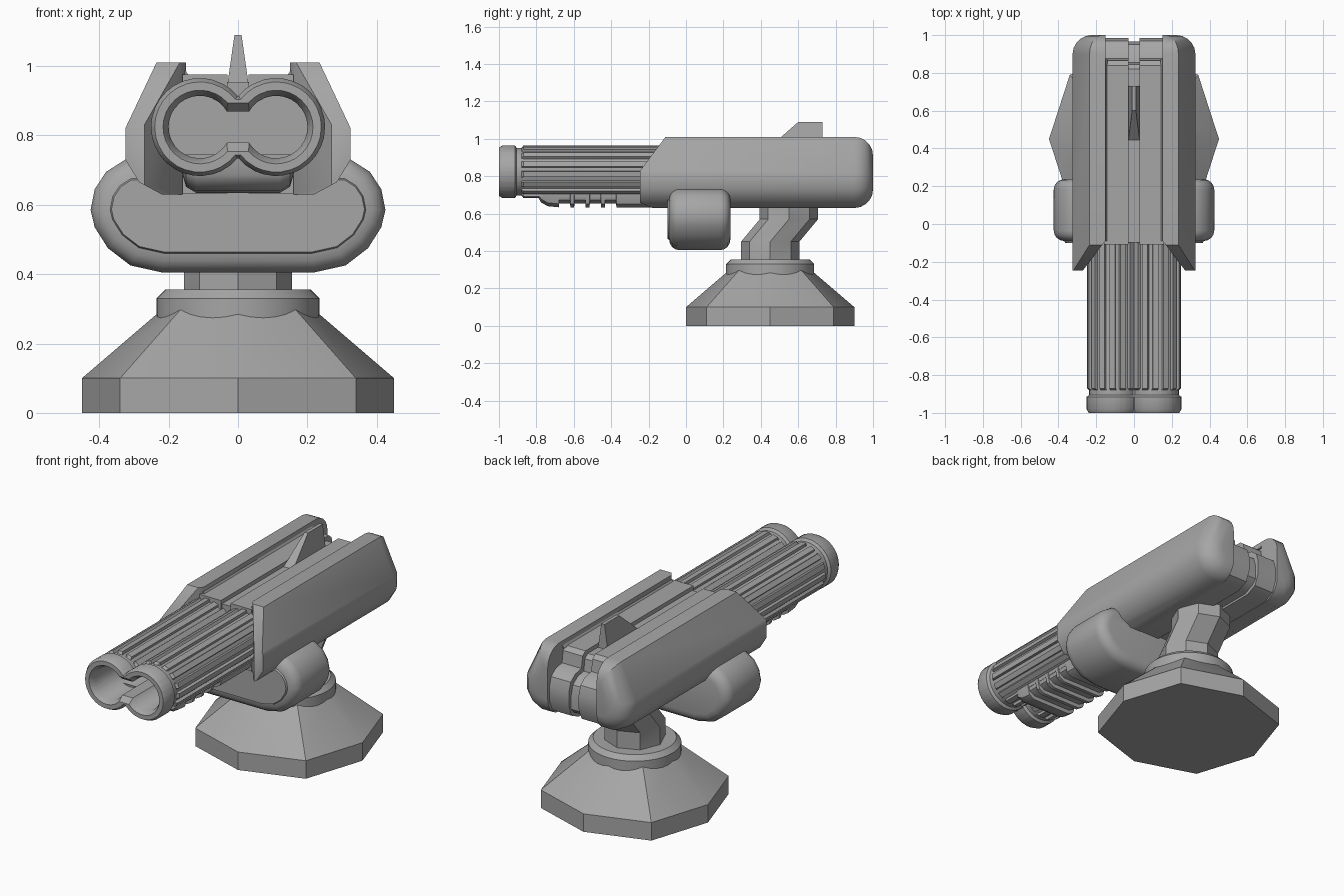
import bpy, bmesh, math
from mathutils import Vector

if "Cube" in bpy.data.objects:
    bpy.data.objects.remove(bpy.data.objects["Cube"], do_unlink=True)

grey = bpy.data.materials.new("gunmetal_grey")
grey.use_nodes = True
tone = (0.38, 0.38, 0.38, 1)
grey.diffuse_color = tone
grey.node_tree.nodes["Principled BSDF"].inputs["Base Color"].default_value = tone


def loft(rings):
    """Closed solid skinned through equal-length rings of points."""
    bm = bmesh.new()
    loops = [[bm.verts.new(p) for p in ring] for ring in rings]
    for a, b in zip(loops, loops[1:]):
        for i in range(len(a)):
            j = (i + 1) % len(a)
            bm.faces.new((a[i], a[j], b[j], b[i]))
    bm.faces.new(loops[0])
    bm.faces.new(loops[-1])
    bmesh.ops.recalc_face_normals(bm, faces=bm.faces)
    return bm


def finish(name, bm, angle=30, mirror=False):
    bmesh.ops.recalc_face_normals(bm, faces=bm.faces)
    mesh = bpy.data.meshes.new(name)
    bm.to_mesh(mesh)
    bm.free()
    mesh.materials.append(grey)
    ob = bpy.data.objects.new(name, mesh)
    bpy.context.collection.objects.link(ob)
    if mirror:
        ob.modifiers.new("mirror", "MIRROR")
    bpy.ops.object.select_all(action="DESELECT")
    ob.select_set(True)
    bpy.context.view_layer.objects.active = ob
    bpy.ops.object.shade_smooth_by_angle(angle=math.radians(angle))
    return ob


def disc(n, r, y, z, diag=1.0):
    """Horizontal ring; diag stretches every second corner."""
    return [(r * (diag if i % 2 else 1) * math.cos(math.tau * i / n),
             y + r * (diag if i % 2 else 1) * math.sin(math.tau * i / n), z)
            for i in range(n)]


def extrude_y(profile, y0, y1):
    return loft([[(x, y, z) for x, z in profile] for y in (y0, y1)])


def extrude_x(profile, x0, x1):
    return loft([[(x, y, z) for y, z in profile] for x in (x0, x1)])


def slice_off(bm, point, normal):
    """Remove everything on the normal's side and cap the cut."""
    cut = bmesh.ops.bisect_plane(bm, geom=bm.verts[:] + bm.edges[:] + bm.faces[:],
                                 plane_co=point, plane_no=Vector(normal).normalized(),
                                 clear_outer=True)["geom_cut"]
    edges = [e for e in cut if isinstance(e, bmesh.types.BMEdge)]
    bmesh.ops.edgeloop_fill(bm, edges=edges)


# Pedestal: faceted base, round collar, cranked neck
MID = 0.45
finish("base", loft([disc(8, r, MID, z, 1.068)
                     for r, z in ((0.45, 0), (0.45, 0.1), (0.205, 0.31))]))
finish("collar", loft([disc(40, r, MID, z)
                       for r, z in ((0.235, 0.26), (0.235, 0.33), (0.21, 0.355))]))
finish("neck", loft([disc(8, 0.156, y, z)
                     for y, z in ((MID, 0.34), (MID, 0.45), (0.55, 0.57), (0.55, 0.65))]))

# Wide rounded cradle with a raised front panel
half = [(0.22, 0.405), (0.31, 0.425), (0.375, 0.475), (0.413, 0.535),
        (0.425, 0.585), (0.413, 0.645), (0.38, 0.695), (0.325, 0.73)]
bm = extrude_y(half + [(-x, z) for x, z in reversed(half)], -0.09, 0.237)
rim = [e for e in bm.edges if abs(e.verts[0].co.y - e.verts[1].co.y) < 1e-4]
bmesh.ops.bevel(bm, geom=rim, offset=0.055, segments=4, profile=0.5,
                affect="EDGES", clamp_overlap=False)
front = min(bm.faces, key=lambda f: f.calc_center_median().y)
bmesh.ops.inset_individual(bm, faces=[front], thickness=0.004)
bmesh.ops.translate(bm, verts=front.verts[:], vec=(0, -0.01, 0))
finish("cradle", bm, 40)

# Side shells of the housing, rounded at the rear and raked at the front
INNER = 0.15
shell = [(INNER, 0.63), (0.22, 0.63), (0.285, 0.665), (0.325, 0.73),
         (0.325, 0.82), (0.235, 1.01), (INNER, 1.01)]
bm = extrude_y(shell, -0.245, 1.0)
rear = [e for e in bm.edges if all(v.co.y > 0.99 for v in e.verts)
        and max(v.co.x for v in e.verts) > INNER + 0.01]
bmesh.ops.bevel(bm, geom=rear, offset=0.1, segments=5, profile=0.5,
                affect="EDGES", clamp_overlap=False)
slice_off(bm, (0, -0.245, 0.83), (0, -0.18, 0.135))
slice_off(bm, (0.27, -0.245, 0), (-0.145, -0.11, 0))
finish("side_shells", bm, 38, mirror=True)

# Centre rails with a stepped, rounded tail and a recessed core between them
rail = [(-0.108, 0.632), (-0.108, 0.975), (0.84, 0.975), (0.865, 0.955), (0.875, 0.89),
        (0.93, 0.88), (0.97, 0.85), (0.985, 0.8), (0.985, 0.72), (0.96, 0.66), (0.9, 0.632)]
finish("centre_rails", extrude_x(rail, 0.03, INNER + 0.01), 35, mirror=True)
core = [(y - 0.02 if y > 0 else y + 0.01, z - 0.022 if z > 0.7 else z + 0.012)
        for y, z in rail]
finish("centre_core", extrude_x(core, -0.04, 0.04), 35)

# Sloped lips along the channel
finish("channel_lips", extrude_y([(0.14, 0.97), (0.166, 1.009), (0.166, 0.97)],
                                 -0.09, 0.87), mirror=True)

# Sight fin, thinner toward its top
fin = [(0.44, 0.95), (0.6, 1.09), (0.73, 1.09), (0.73, 0.95)]
finish("sight_fin", loft([[(s * (0.03 if z < 1 else 0.01), y, z) for y, z in fin]
                          for s in (-1, 1)]))

# Twin barrels as one figure-eight tube
CELLS = 12
AXIS_X, AXIS_Z = 0.11, 0.824


def figure_eight(y, r, waist, groove=0.0):
    gap = math.asin(waist / r)
    sweep = math.tau - 2 * gap
    arc = []
    for cell in range(CELLS):
        for part, low in ((0, 0), (0.5, 0), (0.57, 1), (0.93, 1)):
            arc.append(((cell + part) / CELLS, r - groove * low))
    arc.append((1, r))
    side = [(AXIS_X - rad * math.cos(gap + t * sweep),
             rad * math.sin(gap + t * sweep)) for t, rad in arc]
    return ([(x, y, AXIS_Z + z) for x, z in side]
            + [(-x, y, AXIS_Z + z) for x, z in reversed(side)])


stations = [(-0.05, 0.14, 0.088, 0.015), (-0.87, 0.14, 0.088, 0.015),
            (-0.88, 0.127, 0.072), (-0.905, 0.127, 0.072), (-0.915, 0.141, 0.09),
            (-0.98, 0.141, 0.09), (-1.0, 0.13, 0.08), (-1.0, 0.106, 0.07),
            (-0.97, 0.09, 0.045), (-0.3, 0.09, 0.045)]
finish("twin_barrels", loft([figure_eight(*s) for s in stations]), 32)

# Fore grip beneath the barrels with cross slats
def grip_section(y, low):
    half = [(0.12, low), (0.15, low + 0.018), (0.162, low + 0.06), (0.162, 0.73)]
    return [(x, y, z) for x, z in half] + [(-x, y, z) for x, z in reversed(half)]


levels = [(-0.79, 0.685), (-0.775, 0.66), (-0.74, 0.64), (-0.68, 0.634)]
for k in range(4):
    y = -0.68 + k * 0.082
    levels += [(y + 0.002, 0.655), (y + 0.06, 0.655), (y + 0.062, 0.634), (y + 0.082, 0.634)]
levels.append((-0.05, 0.634))
finish("fore_grip", loft([grip_section(y, z) for y, z in levels]), 35)
